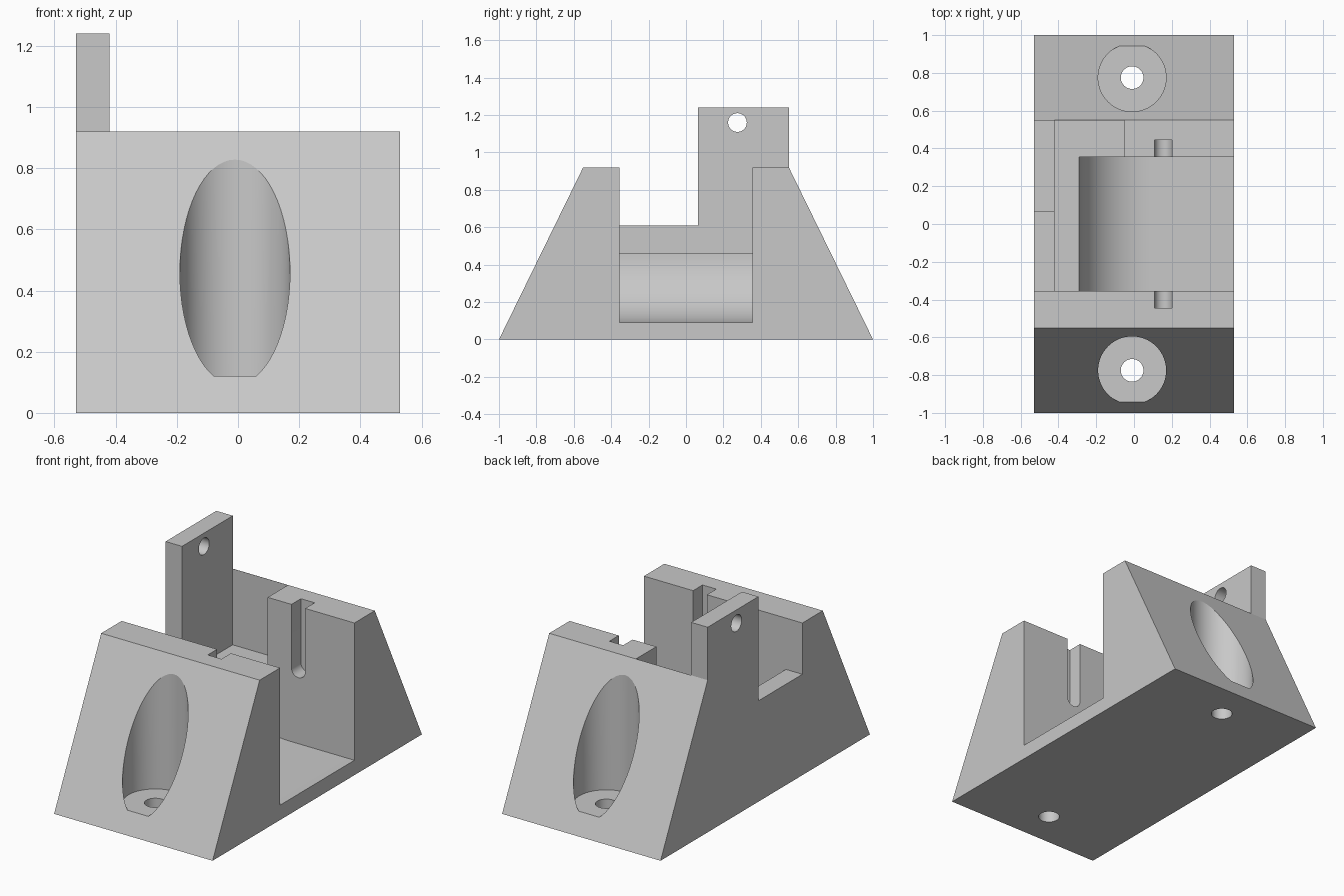
import bpy, bmesh, math

if "Cube" in bpy.data.objects:
    bpy.data.objects.remove(bpy.data.objects["Cube"])

grey = bpy.data.materials.new("plain grey")
grey.diffuse_color = (0.58, 0.58, 0.58, 1)
grey.use_nodes = True
grey.node_tree.nodes["Principled BSDF"].inputs["Base Color"].default_value = grey.diffuse_color


def prism(name, pts, axis, a, b):
    """Extrude a 2D outline along axis from a to b (x: points are y,z; y: x,z; z: x,y)."""
    bm = bmesh.new()
    place = {"x": lambda p: (a, p[0], p[1]),
             "y": lambda p: (p[0], a, p[1]),
             "z": lambda p: (p[0], p[1], a)}[axis]
    face = bm.faces.new([bm.verts.new(place(p)) for p in pts])
    ext = bmesh.ops.extrude_face_region(bm, geom=[face])
    step = [b - a if axis == k else 0 for k in "xyz"]
    verts = [v for v in ext["geom"] if isinstance(v, bmesh.types.BMVert)]
    bmesh.ops.translate(bm, verts=verts, vec=step)
    bmesh.ops.recalc_face_normals(bm, faces=bm.faces[:])
    mesh = bpy.data.meshes.new(name)
    bm.to_mesh(mesh)
    bm.free()
    obj = bpy.data.objects.new(name, mesh)
    bpy.context.collection.objects.link(obj)
    return obj


def arc(cx, cy, r, start, end, n):
    return [(cx + r * math.cos(math.radians(start + (end - start) * i / n)),
             cy + r * math.sin(math.radians(start + (end - start) * i / n)))
            for i in range(n + 1)]


def circle(cx, cy, r, n=48):
    return arc(cx, cy, r, 0, 360, n)[:-1]


def rect(u0, v0, u1, v1):
    return [(u0, v0), (u1, v0), (u1, v1), (u0, v1)]


# Sloped body with the tab outline on top
body = prism("bracket_body", [(-1, 0), (1, 0), (.55, .92), (.55, 1.24), (.065, 1.24),
                              (.065, .92), (-.55, .92)], "x", -.53, .53)
body.data.materials.append(grey)

cutters = [
    # Leaves the tab only along the left edge
    prism("tab_trim", rect(0, .92, .7, 1.5), "x", -.42, .7),
    # Central pocket with a coved corner, open to the right
    prism("pocket", [(-.42, .46)] + arc(.08, .46, .37, 180, 270, 24)
          + [(.7, .09), (.7, 1.6), (-.42, 1.6)], "y", -.355, .355),
    # Lowered left wall
    prism("wall_notch", rect(-.355, .61, .065, 1.6), "x", -.7, -.41),
    # Recess in the rear block
    prism("rear_recess", rect(-.42, .3, -.05, .549), "z", .46, 1.6),
    # Hole through the tab
    prism("tab_hole", circle(.275, 1.16, .05), "x", -.7, -.3),
]

for s in (-1, 1):
    # Round-bottomed axle slots
    cutters.append(prism("axle_slot", arc(.155, .535, .046, 180, 360, 16)
                         + [(.201, 1.6), (.109, 1.6)], "y", s * .3, s * .445))
    # Counterbored screw holes
    cutters.append(prism("counterbore", circle(-.01, s * .775, .18, 64), "z", .12, 1.6))
    cutters.append(prism("screw_hole", circle(-.01, s * .775, .06), "z", -.2, .3))

bpy.context.view_layer.objects.active = body
body.select_set(True)
for c in cutters:
    mod = body.modifiers.new(c.name, "BOOLEAN")
    mod.operation = "DIFFERENCE"
    mod.solver = "EXACT"
    mod.object = c
    bpy.ops.object.modifier_apply(modifier=mod.name)
    bpy.data.objects.remove(c)

bpy.ops.object.shade_smooth_by_angle(angle=math.radians(20))
